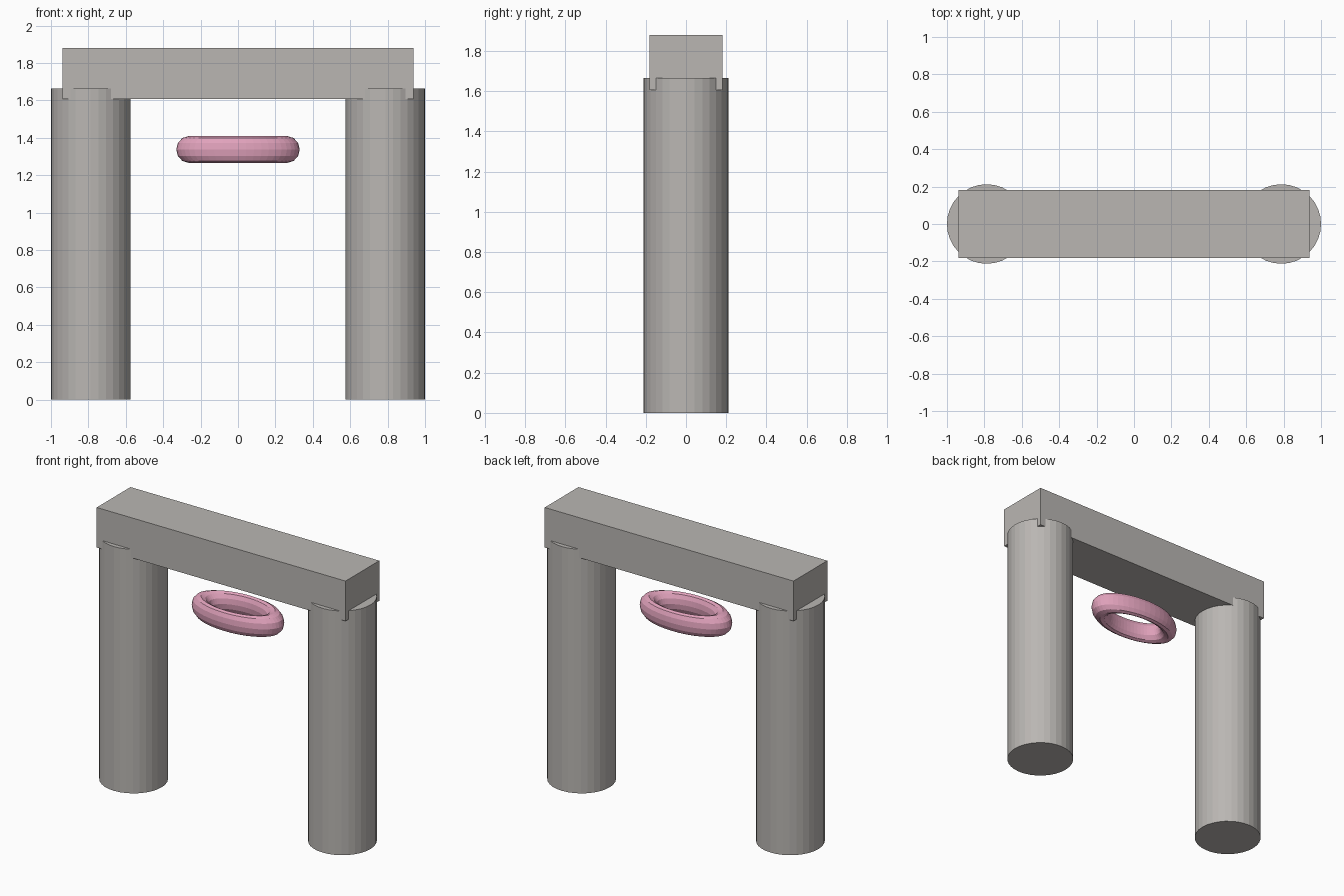
import bpy

cube = bpy.data.objects.get("Cube")
if cube:
    bpy.data.objects.remove(cube, do_unlink=True)


def make_material(name, colour):
    mat = bpy.data.materials.new(name)
    mat.use_nodes = True
    mat.diffuse_color = colour
    mat.node_tree.nodes["Principled BSDF"].inputs["Base Color"].default_value = colour
    return mat


def finish(name, mat):
    obj = bpy.context.object
    obj.name = name
    obj.data.materials.append(mat)
    bpy.ops.object.transform_apply(location=False, rotation=False, scale=True)
    return obj


stone = make_material("warm grey stone", (0.49, 0.47, 0.45, 1))
pink = make_material("soft pink", (0.75, 0.36, 0.50, 1))

# Two round pillars
radius, height = 0.2125, 1.665
for side, name in ((1, "left_pillar"), (-1, "right_pillar")):
    bpy.ops.mesh.primitive_cylinder_add(
        vertices=32, radius=radius, depth=height,
        location=(side * (1 - radius), 0, height / 2))
    finish(name, stone)

# Lintel sunk onto the pillar tops
bottom, top = 1.607, 1.88
bpy.ops.mesh.primitive_cube_add(size=1, location=(0, 0, (bottom + top) / 2))
bpy.context.object.scale = (1.877, 0.364, top - bottom)
finish("lintel", stone)

# Flattened ring floating under the lintel
bpy.ops.mesh.primitive_torus_add(
    major_radius=0.264, minor_radius=0.066,
    major_segments=48, minor_segments=12, location=(0, 0, 1.338))
bpy.context.object.scale = (1, 0.5, 1.08)
finish("hanging_ring", pink)
